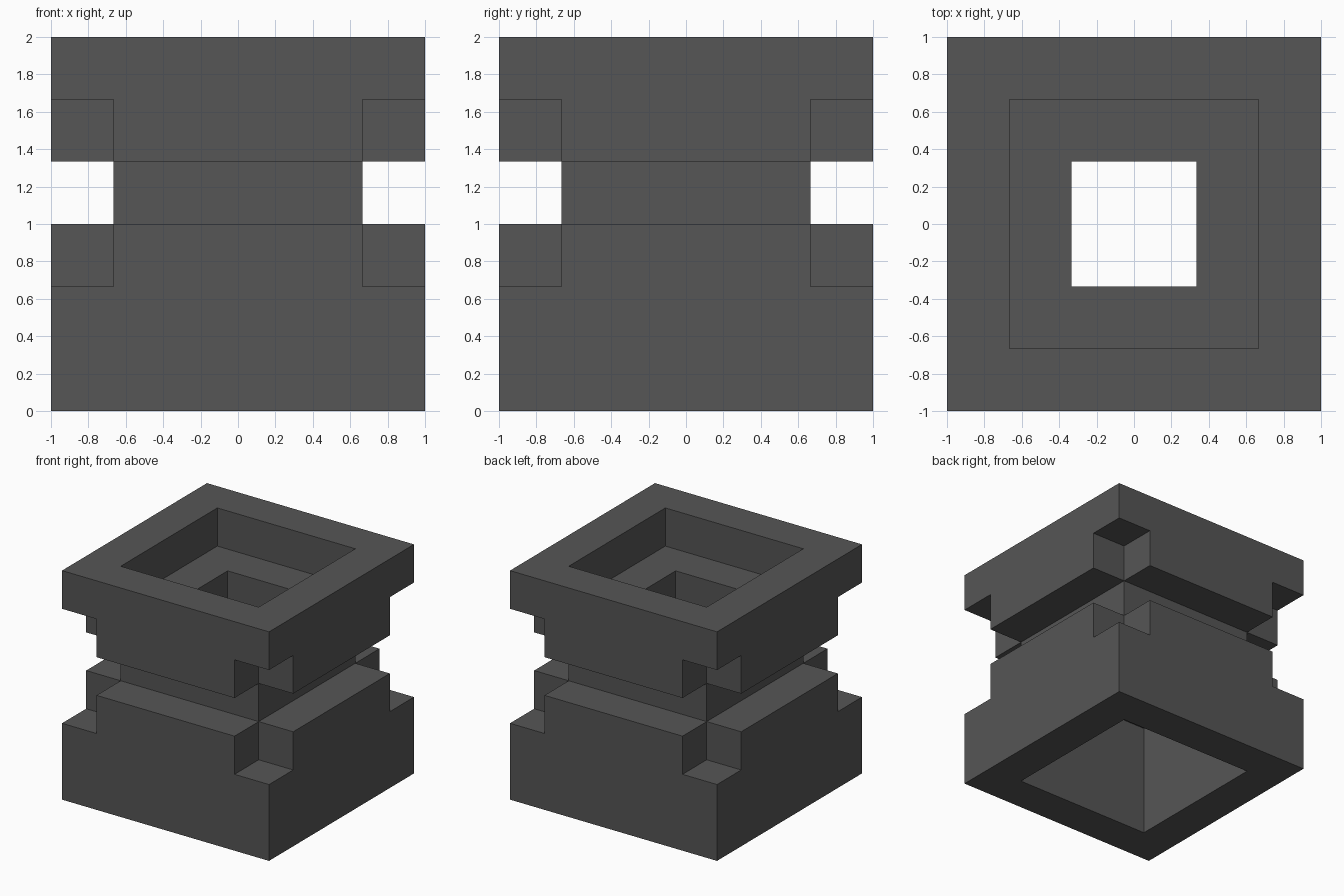
import bpy, bmesh, math
from mathutils import Vector

cube = bpy.data.objects.get("Cube")
if cube:
    bpy.data.objects.remove(cube, do_unlink=True)

U = 1 / 3   # every size is a multiple of this unit

grey = bpy.data.materials.new("dark grey")
grey.use_nodes = True
grey.diffuse_color = (0.092, 0.092, 0.092, 1)
grey.node_tree.nodes["Principled BSDF"].inputs["Base Color"].default_value = (0.092, 0.092, 0.092, 1)


def block_part(name, layers):
    """layers: {level: (outer, inner, cut_corners)}, half-widths in units.
    Builds the outer skin of the stacked square rings as one clean mesh."""
    def solid(x, y, z):
        if z not in layers:
            return False
        outer, inner, cut_corners = layers[z]
        ax, ay = abs(x + 0.5), abs(y + 0.5)
        far = max(ax, ay)
        corner = cut_corners and min(ax, ay) > 2
        return inner < far < outer and not corner

    bm = bmesh.new()
    for z in layers:
        for x in range(-3, 3):
            for y in range(-3, 3):
                if not solid(x, y, z):
                    continue
                centre = Vector((x + 0.5, y + 0.5, z + 0.5))
                for axis in range(3):
                    for sign in (-1, 1):
                        n = Vector((0, 0, 0))
                        n[axis] = sign
                        if solid(x + int(n.x), y + int(n.y), z + int(n.z)):
                            continue
                        a = Vector((0, 0, 0))
                        a[(axis + 1) % 3] = 0.5
                        b = n.cross(a)
                        mid = centre + n * 0.5
                        bm.faces.new([bm.verts.new((mid + s * a + t * b) * U)
                                      for s, t in ((-1, -1), (1, -1), (1, 1), (-1, 1))])
    # weld the squares and merge flat areas into large faces
    bmesh.ops.remove_doubles(bm, verts=bm.verts[:], dist=0.001)
    bmesh.ops.dissolve_limit(bm, angle_limit=math.radians(1),
                             verts=bm.verts[:], edges=bm.edges[:])
    mesh = bpy.data.meshes.new(name)
    bm.to_mesh(mesh)
    bm.free()
    mesh.materials.append(grey)
    obj = bpy.data.objects.new(name, mesh)
    bpy.context.collection.objects.link(obj)
    return obj


# Hollow base with notched upper corners
block_part("base", {0: (3, 2, False), 1: (3, 2, False), 2: (3, 2, True)})

# Narrow waist, notched collar and open rim
block_part("waist_and_rim", {3: (2, 1, False), 4: (3, 1, True), 5: (3, 2, False)})
